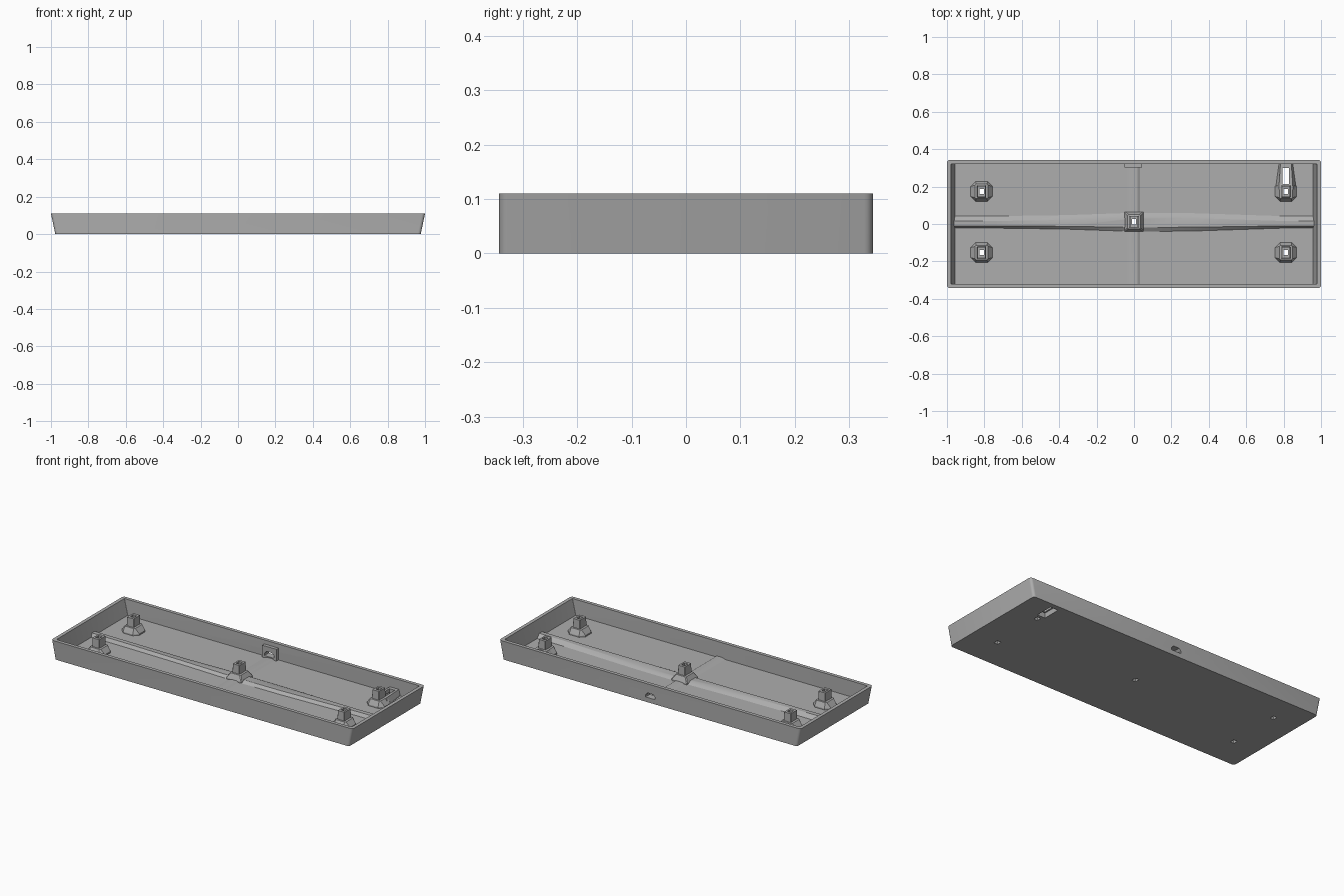
import bpy, bmesh, math
from mathutils import Vector

if "Cube" in bpy.data.objects:
    bpy.data.objects.remove(bpy.data.objects["Cube"], do_unlink=True)

grey = bpy.data.materials.new("plain grey plastic")
grey.use_nodes = True
grey.diffuse_color = (0.42, 0.42, 0.42, 1)
grey.node_tree.nodes["Principled BSDF"].inputs["Base Color"].default_value = grey.diffuse_color

HEIGHT, FLOOR = 0.11, 0.015


def loft(name, rings):
    """Closed solid skinned through rings of equal point count."""
    bm = bmesh.new()
    loops = [[bm.verts.new(p) for p in ring] for ring in rings]
    n = len(loops[0])
    for a, b in zip(loops, loops[1:]):
        for i in range(n):
            j = (i + 1) % n
            bm.faces.new((a[i], a[j], b[j], b[i]))
    bm.faces.new(loops[0][::-1])
    bm.faces.new(loops[-1])
    bmesh.ops.recalc_face_normals(bm, faces=bm.faces)
    mesh = bpy.data.meshes.new(name)
    bm.to_mesh(mesh)
    bm.free()
    mesh.materials.append(grey)
    obj = bpy.data.objects.new(name, mesh)
    bpy.context.collection.objects.link(obj)
    return obj


def rounded(hx, hy, z, r, cx=0, cy=0, steps=4):
    """Rounded rectangle ring; one step gives a chamfered one."""
    ring = []
    for k, (sx, sy) in enumerate(((1, 1), (-1, 1), (-1, -1), (1, -1))):
        for s in range(steps + 1):
            a = math.radians(90 * (k + s / steps))
            ring.append((cx + sx * (hx - r) + r * math.cos(a),
                         cy + sy * (hy - r) + r * math.sin(a), z))
    return ring


def box(name, x0, x1, y0, y1, z0, z1):
    return loft(name, [[(x0, y0, z), (x1, y0, z), (x1, y1, z), (x0, y1, z)] for z in (z0, z1)])


def cut(obj, cutters):
    bpy.context.view_layer.objects.active = obj
    for c in cutters:
        mod = obj.modifiers.new("cut", 'BOOLEAN')
        mod.operation, mod.solver, mod.object = 'DIFFERENCE', 'EXACT', c
        bpy.ops.object.modifier_apply(modifier=mod.name)


# Tray: flared ends, straight long sides, thin rim
tray = loft("tray", [
    rounded(0.977, 0.343, 0, 0.016),
    rounded(1.0, 0.343, HEIGHT, 0.016),
    rounded(0.979, 0.322, HEIGHT, 0.004),
    rounded(0.957, 0.322, FLOOR, 0.004)])

# Long ridge, steep in front and wider and lower at the middle
sections = []
for x, wide, h in ((-0.965, 0, 0.02), (-0.75, 0, 0.019), (-0.36, 0.3, 0.015), (0, 1, 0.012),
                   (0.3, 0.9, 0.013), (0.8, 0, 0.019), (0.965, 0, 0.02)):
    front, back = -0.022 - 0.018 * wide, 0.042 + 0.018 * wide
    sections.append([(x, front, 0.008), (x, front, FLOOR),
                     (x, front + 0.012 + 0.01 * wide, FLOOR + h),
                     (x, back - 0.026, FLOOR + h), (x, back - 0.01, FLOOR + h * 0.4),
                     (x, back, FLOOR), (x, back, 0.008)])
long_ridge = loft("long_floor_ridge", sections)

# Low ridge across the middle
cross_ridge = loft("cross_floor_ridge", [
    [(-0.035, y, 0.008), (-0.035, y, FLOOR), (-0.015, y, FLOOR + 0.007),
     (0.02, y, FLOOR + 0.007), (0.032, y, FLOOR), (0.032, y, 0.008)] for y in (-0.325, 0.325)])

# Mounting posts on flared feet
parts = [tray, long_ridge, cross_ridge]
places = {"back_right": (-0.815, 0.174), "back_left": (0.812, 0.174),
          "front_right": (-0.815, -0.153), "front_left": (0.812, -0.153),
          "middle": (0, 0.012)}
hole_cutters = []
for where, (x, y) in places.items():
    chamfer = 0.004 if where == "middle" else 0.026
    hx = 0.052 if where == "middle" else 0.058
    parts.append(loft(where + "_post", [
        rounded(hx, 0.053, 0.008, chamfer, x, y, 1),
        rounded(hx, 0.053, FLOOR + 0.008, chamfer, x, y, 1),
        rounded(0.035, 0.039, 0.052, 0.006, x, y, 1),
        rounded(0.024, 0.032, 0.054, 0.002, x, y, 1),
        rounded(0.022, 0.030, 0.105, 0.002, x, y, 1)]))
    hole_cutters.append(box("hole_cutter", x - 0.012, x + 0.012, y - 0.014, y + 0.014, -0.1, 0.2))

# Tapered housing joining the back left post to the back wall
hump_x = places["back_left"][0]
rings = []
for z, inset in ((0.008, 0), (FLOOR + 0.008, 0), (0.052, 0.018)):
    near, far = 0.056 - inset, 0.036 - inset * 0.4
    rings.append([(hump_x - near, 0.185, z), (hump_x + near, 0.185, z),
                  (hump_x + far, 0.328, z), (hump_x - far, 0.328, z)])
parts.append(loft("switch_housing", rings))
slot_cutters = [box("slot_cutter", hump_x - 0.018, hump_x + 0.018, 0.213, 0.3, -0.1, 0.2),
                box("recess_cutter", hump_x - 0.026, hump_x + 0.026, 0.206, 0.312, -0.1, 0.03)]

# Cable port frame with an arched opening through the back wall
port_x = -0.004
parts.append(box("port_frame", port_x - 0.047, port_x + 0.047, 0.302, 0.33, 0.008, 0.086))
arch = [(-0.032, 0.028), (0.032, 0.028), (0.032, 0.041), (0.019, 0.056), (-0.019, 0.056), (-0.032, 0.041)]
port_cutter = loft("port_cutter", [[(port_x + px, y, pz) for px, pz in arch] for y in (0.25, 0.45)])

# Cut the openings through every part they cross
cutters = hole_cutters + slot_cutters + [port_cutter]


def bounds(obj):
    pts = [v.co for v in obj.data.vertices]
    return [(min(p[i] for p in pts), max(p[i] for p in pts)) for i in range(3)]


for part in parts:
    pb = bounds(part)
    touching = [c for c in cutters
                if all(a[0] < b[1] and b[0] < a[1] for a, b in zip(pb, bounds(c)))]
    cut(part, touching)
for c in cutters:
    bpy.data.objects.remove(c, do_unlink=True)

# Soft shading on the tray corners and the ridges
bpy.ops.object.select_all(action='DESELECT')
for part in parts[:3]:
    part.select_set(True)
bpy.context.view_layer.objects.active = tray
bpy.ops.object.shade_smooth_by_angle(angle=math.radians(30))
